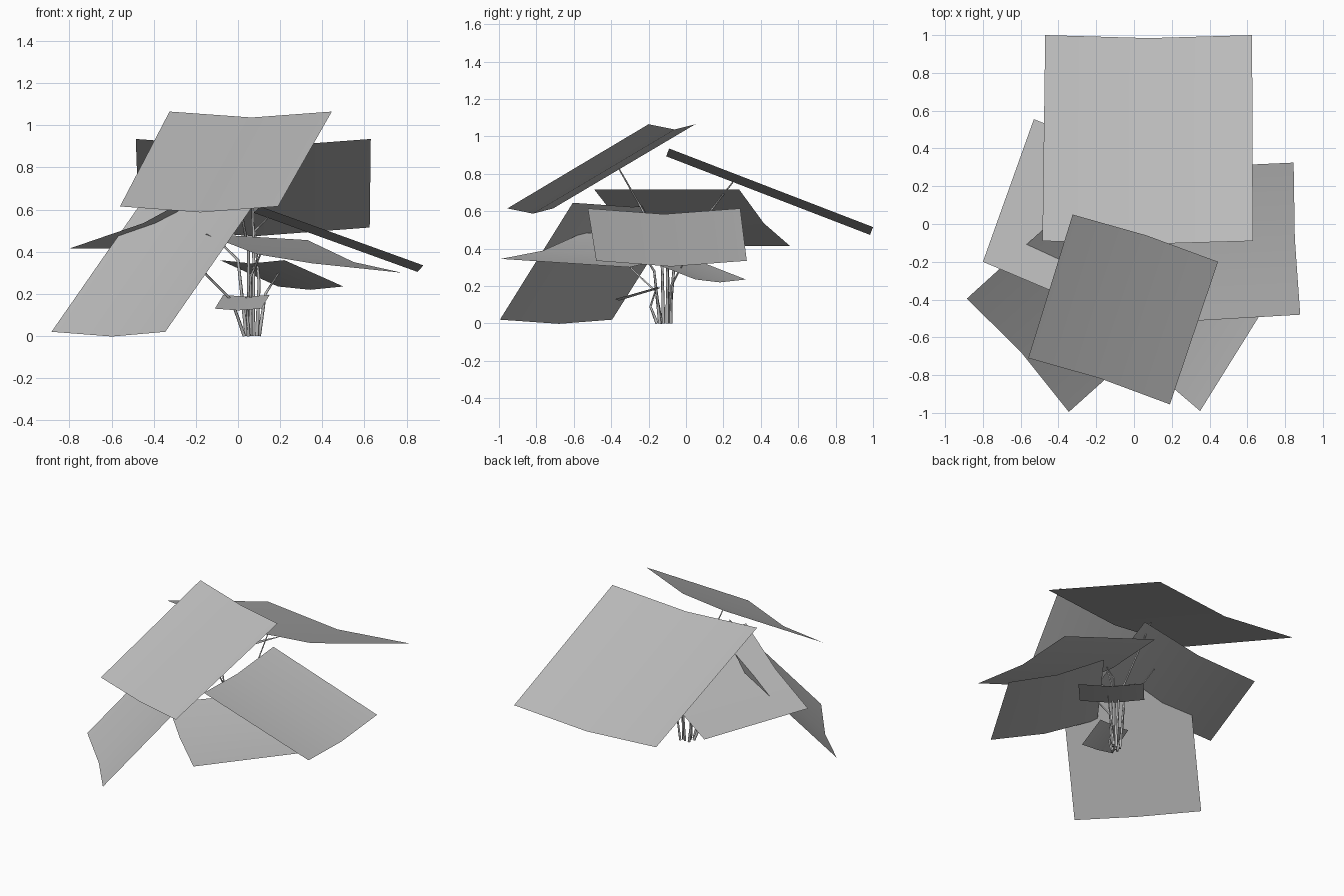
import bpy
import bmesh
from mathutils import Vector

cube = bpy.data.objects.get("Cube")
if cube:
    bpy.data.objects.remove(cube, do_unlink=True)

grey = bpy.data.materials.new("plain_grey")
grey.use_nodes = True
colour = (0.5, 0.5, 0.5, 1)
grey.diffuse_color = colour
grey.node_tree.nodes["Principled BSDF"].inputs["Base Color"].default_value = colour


def leaf(name, a, b, c, d):
    """Rectangular leaf, sagging along the fold from mid a-b to mid c-d."""
    a, b, c, d = (Vector(p) for p in (a, b, c, d))
    normal = (b - d).cross(a - c).normalized()
    if normal.z < 0:
        normal.negate()
    sag = normal * (b - a).length * 0.04
    m, n = (a + b) / 2 - sag, (c + d) / 2 - sag
    bm = bmesh.new()
    for quad in ((a, m, n, d), (m, b, c, n)):
        bm.faces.new([bm.verts.new(p) for p in quad])
    bmesh.ops.remove_doubles(bm, verts=bm.verts, dist=1e-5)
    bm.normal_update()
    for f in bm.faces:
        f.smooth = True
        if f.normal.z < 0:
            f.normal_flip()
    mesh = bpy.data.meshes.new(name)
    bm.to_mesh(mesh)
    bm.free()
    mesh.materials.append(grey)
    bpy.context.collection.objects.link(bpy.data.objects.new(name, mesh))


def stem(name, *points):
    """Thin stalk that tapers towards its leaf."""
    curve = bpy.data.curves.new(name, 'CURVE')
    curve.dimensions = '3D'
    curve.bevel_depth = 0.009
    curve.bevel_resolution = 0
    curve.use_fill_caps = True
    spline = curve.splines.new('POLY')
    spline.points.add(len(points) - 1)
    for i, (pt, p) in enumerate(zip(spline.points, points)):
        pt.co = (*p, 1)
        pt.radius = 1 - 0.6 * i / (len(points) - 1)
    curve.materials.append(grey)
    bpy.context.collection.objects.link(bpy.data.objects.new(name, curve))


# Large leaves, highest first
leaf("top_back_leaf", (-.485, -.09, .935), (.63, -.09, .935), (.625, 1, .515), (-.47, 1, .515))
leaf("top_front_leaf", (-.325, .05, 1.065), (.445, -.2, 1.065), (.19, -.955, .615), (-.56, -.71, .615))
leaf("right_leaf", (.15, .285, .715), (-.53, .555, .415), (-.8, -.2, .415), (-.12, -.49, .715))
leaf("left_leaf", (.07, .29, .615), (.105, -.525, .615), (.88, -.48, .335), (.845, .325, .335))
leaf("front_right_leaf", (-.45, 0, .645), (.09, -.605, .645), (-.345, -.995, .02), (-.885, -.395, .02))
leaf("front_left_leaf", (-.16, -.55, .485), (.35, -.99, .345), (.78, -.3, .3), (.33, .1, .455))

# Small low leaves
leaf("back_left_small_leaf", (-.085, 0, .36), (.22, -.27, .36), (.5, .05, .235), (.19, .32, .235))
leaf("front_small_leaf", (-.07, -.14, .195), (.15, -.15, .195), (.11, -.38, .13), (-.11, -.34, .13))

# Stems rising from one clump
stem("top_back_stem", (.07, -.09, 0), (.075, -.06, .35), (.07, .13, .6), (.07, .25, .755))
stem("top_front_stem", (.05, -.12, 0), (.05, -.13, .4), (.01, -.24, .62), (-.03, -.36, .83))
stem("right_stem", (.04, -.09, 0), (.0, -.1, .36), (-.06, -.06, .42), (-.15, .02, .6))
stem("left_stem", (.09, -.1, 0), (.1, -.1, .25), (.08, -.1, .5), (.14, -.1, .56))
stem("front_right_stem", (.03, -.13, 0), (-.03, -.16, .17), (-.15, -.29, .29), (-.22, -.36, .51))
stem("front_left_stem", (.06, -.14, 0), (.06, -.17, .28), (.12, -.26, .42))
stem("back_left_small_stem", (.1, -.08, 0), (.13, -.08, .2), (.2, -.02, .31))
stem("front_small_stem", (.05, -.155, 0), (.045, -.19, .09), (.04, -.16, .185))
